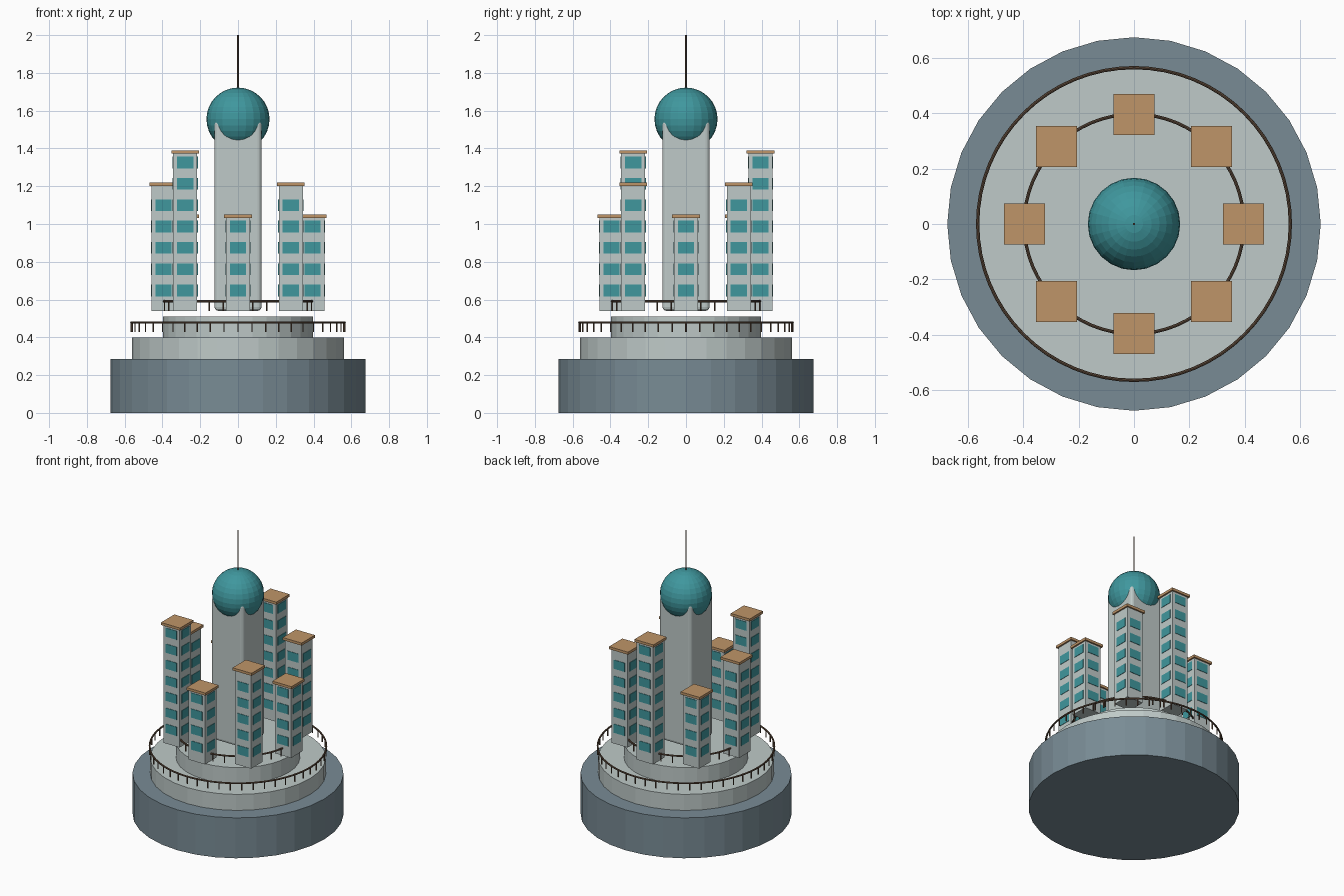
import bpy, bmesh
from math import sin, cos, pi
from mathutils import Matrix, Vector

if "Cube" in bpy.data.objects:
    bpy.data.objects.remove(bpy.data.objects["Cube"])


def material(name, rgb):
    m = bpy.data.materials.new(name)
    m.diffuse_color = (*rgb, 1)
    m.use_nodes = True
    m.node_tree.nodes["Principled BSDF"].inputs["Base Color"].default_value = m.diffuse_color
    return m


SLATE = material("slate", (0.19, 0.26, 0.30))
PALE = material("pale_wall", (0.52, 0.59, 0.58))
TEAL = material("teal_glass", (0.05, 0.31, 0.34))
TAN = material("tan_roof", (0.52, 0.30, 0.14))
BROWN = material("brown_metal", (0.13, 0.08, 0.05))


def finish(bm, name, mat):
    mesh = bpy.data.meshes.new(name)
    bm.to_mesh(mesh)
    bm.free()
    mesh.materials.append(mat)
    ob = bpy.data.objects.new(name, mesh)
    bpy.context.collection.objects.link(ob)
    return ob


def add_box(bm, centre, size):
    m = Matrix.Translation(centre) @ Matrix.Diagonal((*size, 1))
    bmesh.ops.create_cube(bm, size=1, matrix=m)


def add_cylinder(bm, x, y, z0, z1, r, sides):
    bmesh.ops.create_cone(bm, cap_ends=True, segments=sides, radius1=r, radius2=r,
                          depth=z1 - z0, matrix=Matrix.Translation((x, y, (z0 + z1) / 2)))


def cylinder(name, z0, z1, r, sides, mat):
    bm = bmesh.new()
    add_cylinder(bm, 0, 0, z0, z1, r, sides)
    return finish(bm, name, mat)


def railing(name, r, z0, z1, posts):
    # Ring handrail with evenly spaced posts below it
    bpy.ops.mesh.primitive_torus_add(major_radius=r, minor_radius=0.006, major_segments=64,
                                     minor_segments=8, location=(0, 0, z1 - 0.006))
    ring = bpy.context.object
    ring.name = name + "_handrail"
    ring.data.materials.append(BROWN)
    bm = bmesh.new()
    for i in range(posts):
        a = 2 * pi * i / posts
        add_cylinder(bm, r * cos(a), r * sin(a), z0, z1 - 0.006, 0.004, 6)
    finish(bm, name + "_posts", BROWN)


def tower(i, x, y, floors, top):
    # Square body, overhanging roof slab and thin window panels on all four sides
    z0, half = 0.54, 0.0635
    bm = bmesh.new()
    add_box(bm, (x, y, (z0 + top - 0.018) / 2), (2 * half, 2 * half, top - 0.018 - z0))
    finish(bm, f"tower_{i}_body", PALE)
    bm = bmesh.new()
    add_box(bm, (x, y, top - 0.009), (0.148, 0.148, 0.018))
    finish(bm, f"tower_{i}_roof", TAN)
    bm = bmesh.new()
    for f in range(floors):
        z = 0.648 + 0.113 * f
        for s in (-1, 1):
            add_box(bm, (x + s * half, y, z), (0.006, 0.086, 0.062))
            add_box(bm, (x, y + s * half, z), (0.086, 0.006, 0.062))
    finish(bm, f"tower_{i}_windows", TEAL)


# Stepped round base
cylinder("base", 0, 0.285, 0.675, 32, SLATE)
cylinder("lower_terrace", 0.285, 0.398, 0.562, 32, PALE)
cylinder("upper_terrace", 0.398, 0.51, 0.397, 32, PALE)

# Railings
railing("outer_railing", 0.565, 0.428, 0.484, 48)
railing("inner_railing", 0.397, 0.54, 0.597, 32)

# Ring of towers in three repeating heights
for i in range(8):
    a = pi / 4 * i
    floors, top = ((4, 1.05), (5, 1.22), (7, 1.39))[i % 3]
    tower(i, 0.395 * cos(a), 0.395 * sin(a), floors, top)

# Central spire: rounded square shaft, globe and mast
bm = bmesh.new()
add_box(bm, (0, 0, 1.045), (0.248, 0.248, 1.01))
shaft = finish(bm, "central_shaft", PALE)
bev = shaft.modifiers.new("bevel", "BEVEL")
bev.width = 0.02
bev.segments = 3

bm = bmesh.new()
bmesh.ops.create_uvsphere(bm, u_segments=24, v_segments=16, radius=0.167,
                          matrix=Matrix.Translation((0, 0, 1.555)))
finish(bm, "globe", TEAL)
cylinder("mast", 1.70, 2.0, 0.004, 8, BROWN)
